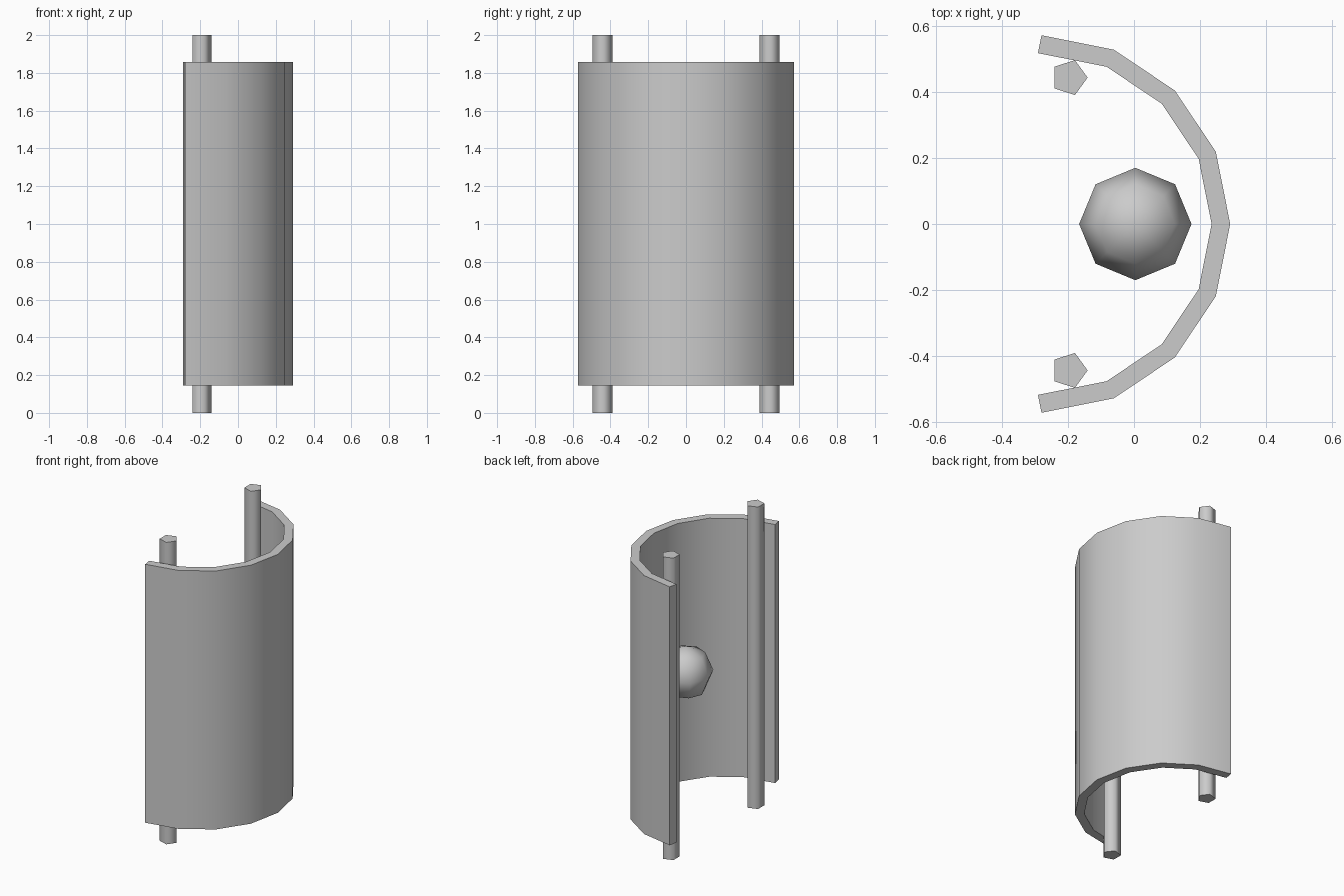
import bpy, bmesh, math

if "Cube" in bpy.data.objects:
    bpy.data.objects.remove(bpy.data.objects["Cube"])


def smooth(obj, angle):
    bpy.ops.object.select_all(action='DESELECT')
    obj.select_set(True)
    bpy.context.view_layer.objects.active = obj
    bpy.ops.object.shade_smooth_by_angle(angle=math.radians(angle))


def extrude_profile(name, pts, z0, z1, angle):
    """Upright prism from a closed plan outline."""
    bm = bmesh.new()
    face = bm.faces.new([bm.verts.new((x, y, z0)) for x, y in pts])
    top = bmesh.ops.extrude_face_region(bm, geom=[face], use_keep_orig=True)
    verts = [g for g in top["geom"] if isinstance(g, bmesh.types.BMVert)]
    bmesh.ops.translate(bm, verts=verts, vec=(0, 0, z1 - z0))
    bmesh.ops.recalc_face_normals(bm, faces=bm.faces)
    mesh = bpy.data.meshes.new(name)
    bm.to_mesh(mesh)
    bm.free()
    obj = bpy.data.objects.new(name, mesh)
    bpy.context.collection.objects.link(obj)
    smooth(obj, angle)
    return obj


# Curved shield: half of a 16-sided tube, ends cut square to the end facets
R, T, CX = 0.571, 0.055, -0.28
STEP = math.pi / 8
outer, inner = [], []
for i in range(-4, 5):
    a = i * STEP
    outer.append((CX + R * math.cos(a), R * math.sin(a)))
    n = a
    if abs(i) == 4:
        n -= math.copysign(STEP / 2, i)
        x, y = outer[-1]
        inner.append((x - T * math.cos(n), y - T * math.sin(n)))
        # mirror the facet normal so the end leans outward past the half circle
        inner[-1] = (x - T * math.cos(n), y - T * math.sin(n))
    else:
        r = R - T * 1.02
        inner.append((CX + r * math.cos(a), r * math.sin(a)))
extrude_profile("curved_shield", outer + inner[::-1], 0.145, 1.857, 30)

# Two five-sided poles
for side, y in (("left", 0.443), ("right", -0.443)):
    pts = [(-0.196 + 0.0556 * math.cos(k * math.tau / 5),
            y + 0.0556 * math.sin(k * math.tau / 5)) for k in range(5)]
    extrude_profile("pole_" + side, pts, 0, 2, 80)

# Ball floating in the middle
bpy.ops.mesh.primitive_uv_sphere_add(segments=8, ring_count=4, radius=0.17,
                                     location=(0.004, 0, 1.0))
ball = bpy.context.object
ball.name = "ball"
smooth(ball, 80)
